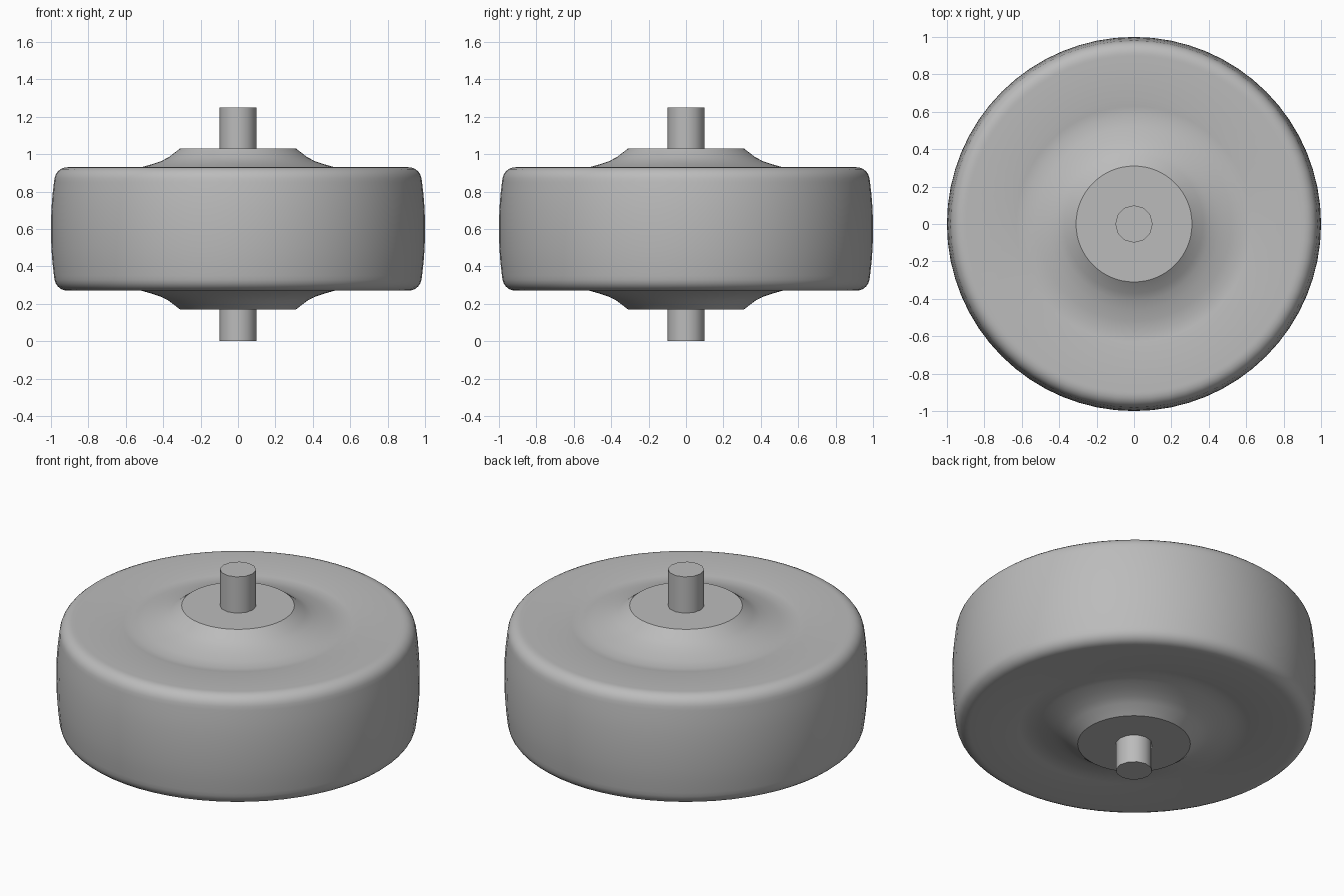
import bpy
import bmesh
from math import cos, sin, pi, radians

cube = bpy.data.objects.get("Cube")
if cube:
    bpy.data.objects.remove(cube)

MID = 0.6  # height of the wheel's middle plane

grey = bpy.data.materials.new("plain_grey")
grey.use_nodes = True
grey.diffuse_color = (0.5, 0.5, 0.5, 1)
grey.node_tree.nodes["Principled BSDF"].inputs["Base Color"].default_value = (0.5, 0.5, 0.5, 1)


def lathe(name, profile, sides, smooth_angle):
    """Spin (radius, height) points, listed bottom to top, into a capped solid."""
    bm = bmesh.new()
    rings = [[bm.verts.new((r * cos(2 * pi * i / sides), r * sin(2 * pi * i / sides), z))
              for i in range(sides)] for r, z in profile]
    for low, high in zip(rings, rings[1:]):
        for i in range(sides):
            j = (i + 1) % sides
            bm.faces.new((low[i], low[j], high[j], high[i]))
    bm.faces.new(rings[0][::-1])
    bm.faces.new(rings[-1])
    mesh = bpy.data.meshes.new(name)
    bm.to_mesh(mesh)
    bm.free()
    mesh.materials.append(grey)
    obj = bpy.data.objects.new(name, mesh)
    bpy.context.collection.objects.link(obj)
    bpy.ops.object.select_all(action="DESELECT")
    obj.select_set(True)
    bpy.context.view_layer.objects.active = obj
    bpy.ops.object.shade_smooth_by_angle(angle=radians(smooth_angle))
    return obj


# Wheel: crowned tread, rounded shoulder, shallow dished side and raised hub
half = [(1.0, 0), (0.998, 0.1), (0.992, 0.18), (0.984, 0.25)]
half += [(0.912 + 0.07 * cos(a), 0.26 + 0.07 * sin(a))
         for a in (radians(d) for d in range(10, 91, 16))]
half += [(0.90, 0.33), (0.67, 0.33), (0.63, 0.322), (0.58, 0.319), (0.52, 0.329),
         (0.46, 0.346), (0.41, 0.363), (0.37, 0.384), (0.31, 0.43)]
lower = [(r, MID - h) for r, h in reversed(half[1:])]
upper = [(r, MID + h) for r, h in half]
lathe("wheel", lower + upper, 64, 30)

# Axle through the wheel
lathe("axle", [(0.1, 0), (0.1, 1.25)], 12, 40)
